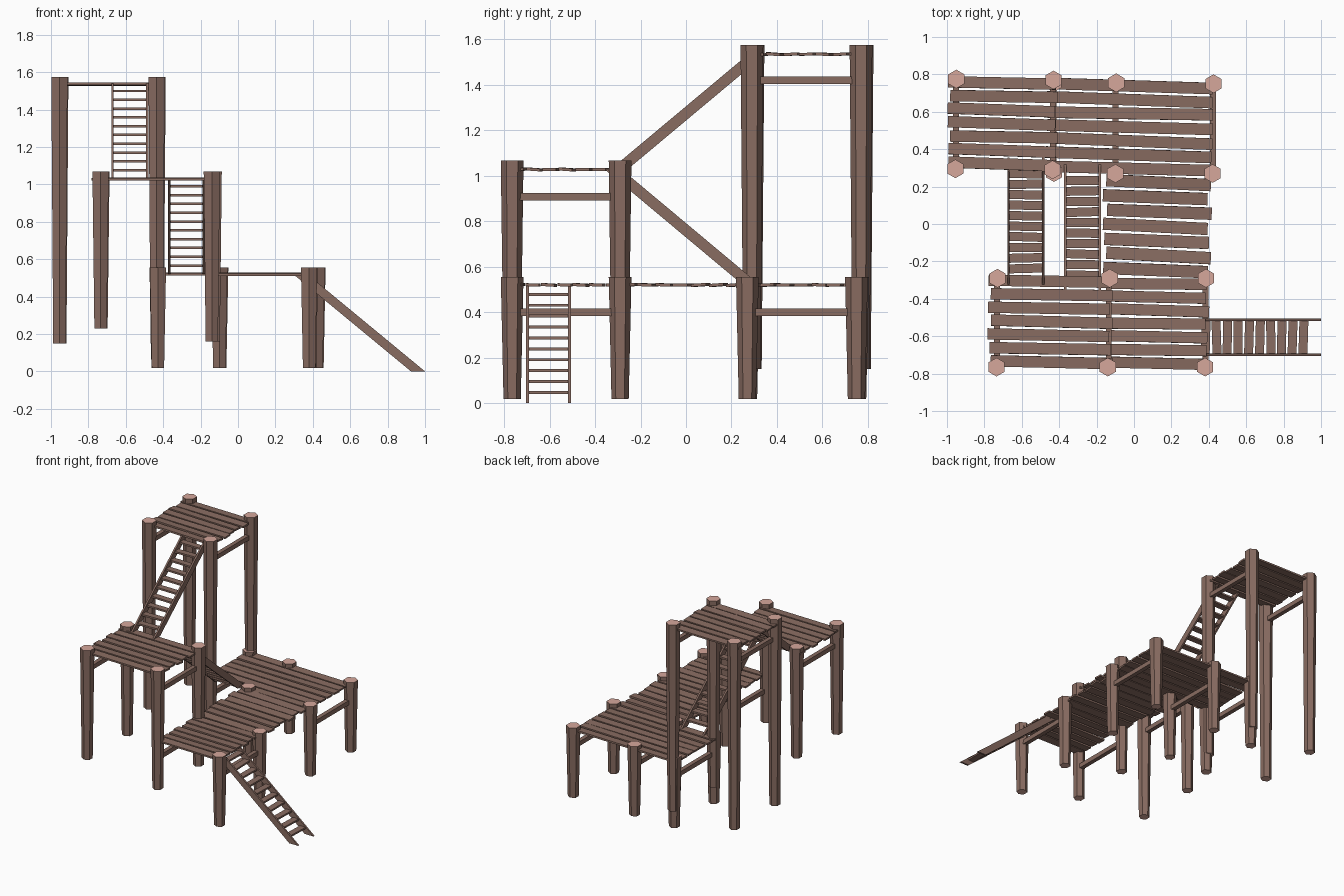
import bpy, bmesh, math, random
from mathutils import Matrix, Vector

random.seed(4)
if "Cube" in bpy.data.objects:
    bpy.data.objects.remove(bpy.data.objects["Cube"])


def material(name, rgb):
    m = bpy.data.materials.new(name)
    m.use_nodes = True
    m.diffuse_color = (*rgb, 1)
    m.node_tree.nodes["Principled BSDF"].inputs["Base Color"].default_value = (*rgb, 1)
    return m


WOOD = material("brown wood", (0.25, 0.15, 0.12))
CUT = material("pale cut wood", (0.67, 0.39, 0.33))


def finish(name, bm, mats=(WOOD,)):
    bmesh.ops.recalc_face_normals(bm, faces=bm.faces)
    mesh = bpy.data.meshes.new(name)
    bm.to_mesh(mesh)
    bm.free()
    for m in mats:
        mesh.materials.append(m)
    obj = bpy.data.objects.new(name, mesh)
    bpy.context.collection.objects.link(obj)
    return obj


def box(bm, centre, size, rot=None):
    mat = Matrix.Translation(centre) @ (rot or Matrix()) @ Matrix.Diagonal((*size, 1))
    bmesh.ops.create_cube(bm, size=1, matrix=mat)


def post(name, x, y, bottom, top):
    """Tapered six-sided log with pale ends."""
    bm = bmesh.new()
    rings = []
    for z, r in ((bottom, 0.038), (top, 0.05)):
        angles = [math.radians(30 + 60 * i) for i in range(6)]
        rings.append([bm.verts.new((x + r * math.cos(a), y + r * math.sin(a), z)) for a in angles])
    low, high = rings
    for i in range(6):
        j = (i + 1) % 6
        bm.faces.new((low[i], low[j], high[j], high[i]))
    for ring in rings:
        bm.faces.new(ring).material_index = 1
    finish(name, bm, (WOOD, CUT))


def deck(name, x0, x1, y0, y1, z, count, tilt):
    """Row of slightly uneven planks running along x."""
    bm = bmesh.new()
    step = (y1 - y0) / count
    for i in range(count):
        rot = Matrix.Rotation(math.radians(tilt + random.uniform(-0.7, 0.7)), 4, 'Z')
        rot = rot @ Matrix.Rotation(math.radians(random.uniform(-5, 5)), 4, 'X')
        centre = ((x0 + x1) / 2 + random.uniform(-0.012, 0.012), y0 + step * (i + 0.5), z)
        box(bm, centre, (x1 - x0, step * 0.84, 0.013), rot)
    finish(name, bm)


def beam(name, x, y0, y1, z):
    bm = bmesh.new()
    box(bm, (x, (y0 + y1) / 2, z), (0.032, y1 - y0, 0.034))
    finish(name, bm)


def ladder(name, foot, angle, run, rise, treads=10):
    """Two sloped rails with level ends, and flat treads between them."""
    bm = bmesh.new()
    depth, half, thick = 0.075, 0.093, 0.013
    outline = ((0, 0), (depth, 0), (run + depth, rise), (run, rise))
    for side in (-half, half):
        face = bm.faces.new([bm.verts.new((u, side - thick / 2, z)) for u, z in outline])
        ext = bmesh.ops.extrude_face_region(bm, geom=[face])["geom"]
        bmesh.ops.translate(bm, vec=(0, thick, 0),
                            verts=[v for v in ext if isinstance(v, bmesh.types.BMVert)])
    for i in range(treads):
        t = 0.09 + 0.83 * i / (treads - 1)
        rot = Matrix.Rotation(math.radians(random.uniform(-2, 2)), 4, 'Z')
        box(bm, (depth / 2 + run * t, 0, rise * t), (0.048, 2 * half, 0.013), rot)
    place = Matrix.Translation(Vector(foot)) @ Matrix.Rotation(math.radians(angle), 4, 'Z')
    bmesh.ops.transform(bm, matrix=place, verts=bm.verts)
    finish(name, bm)


# Posts, grouped by platform height
HIGH, MID, LOW = 1.575, 1.068, 0.555
high_posts = [(-0.95, 0.775), (-0.43, 0.77), (-0.955, 0.295), (-0.435, 0.29)]
mid_posts = [(-0.73, -0.29, 0.23), (-0.735, -0.765, 0.23),
             (-0.13, -0.29, 0.16), (-0.14, -0.765, 0.16)]
low_posts = [(0.385, -0.29), (0.38, -0.765), (-0.1, 0.27), (-0.095, 0.755),
             (0.42, 0.27), (0.425, 0.75), (-0.43, 0.755), (-0.428, 0.275)]
for i, (x, y) in enumerate(high_posts):
    post(f"high_post_{i + 1}", x, y, 0.15, HIGH)
for i, (x, y, b) in enumerate(mid_posts):
    post(f"middle_post_{i + 1}", x, y, b, MID)
for i, (x, y) in enumerate(low_posts):
    post(f"low_post_{i + 1}", x, y, 0.018, LOW)

# Plank decks
deck("high_deck", -0.99, -0.415, 0.285, 0.79, 1.535, 7, -1.6)
deck("middle_deck", -0.775, -0.125, -0.775, -0.27, 1.028, 7, -1.5)
deck("low_back_deck", -0.46, 0.425, 0.26, 0.775, 0.52, 7, -1.6)
deck("low_centre_deck", -0.155, 0.405, -0.285, 0.26, 0.52, 7, -2.4)
deck("low_front_deck", -0.14, 0.395, -0.78, -0.285, 0.52, 7, -1.2)

# Cross beams under the decks
for name, x, y0, y1, z in (
        ("high_left", -0.432, 0.29, 0.77, 1.42), ("high_right", -0.952, 0.29, 0.77, 1.42),
        ("middle_left", -0.135, -0.765, -0.29, 0.908), ("middle_right", -0.732, -0.765, -0.29, 0.908),
        ("low_front_left", 0.382, -0.765, -0.29, 0.4), ("low_front_right", -0.135, -0.765, -0.29, 0.4),
        ("low_back_left", 0.422, 0.27, 0.75, 0.4), ("low_back_middle", -0.098, 0.27, 0.755, 0.4),
        ("low_back_right", -0.43, 0.275, 0.755, 0.4)):
    beam(name + "_beam", x, y0, y1, z)

# Ladders joining the levels
ladder("ground_ladder", (1.0, -0.605, 0), 180, 0.63, 0.52)
ladder("middle_ladder", (-0.275, 0.325, 0.52), -90, 0.61, 0.51)
ladder("high_ladder", (-0.578, -0.33, 1.03), 90, 0.61, 0.51)
